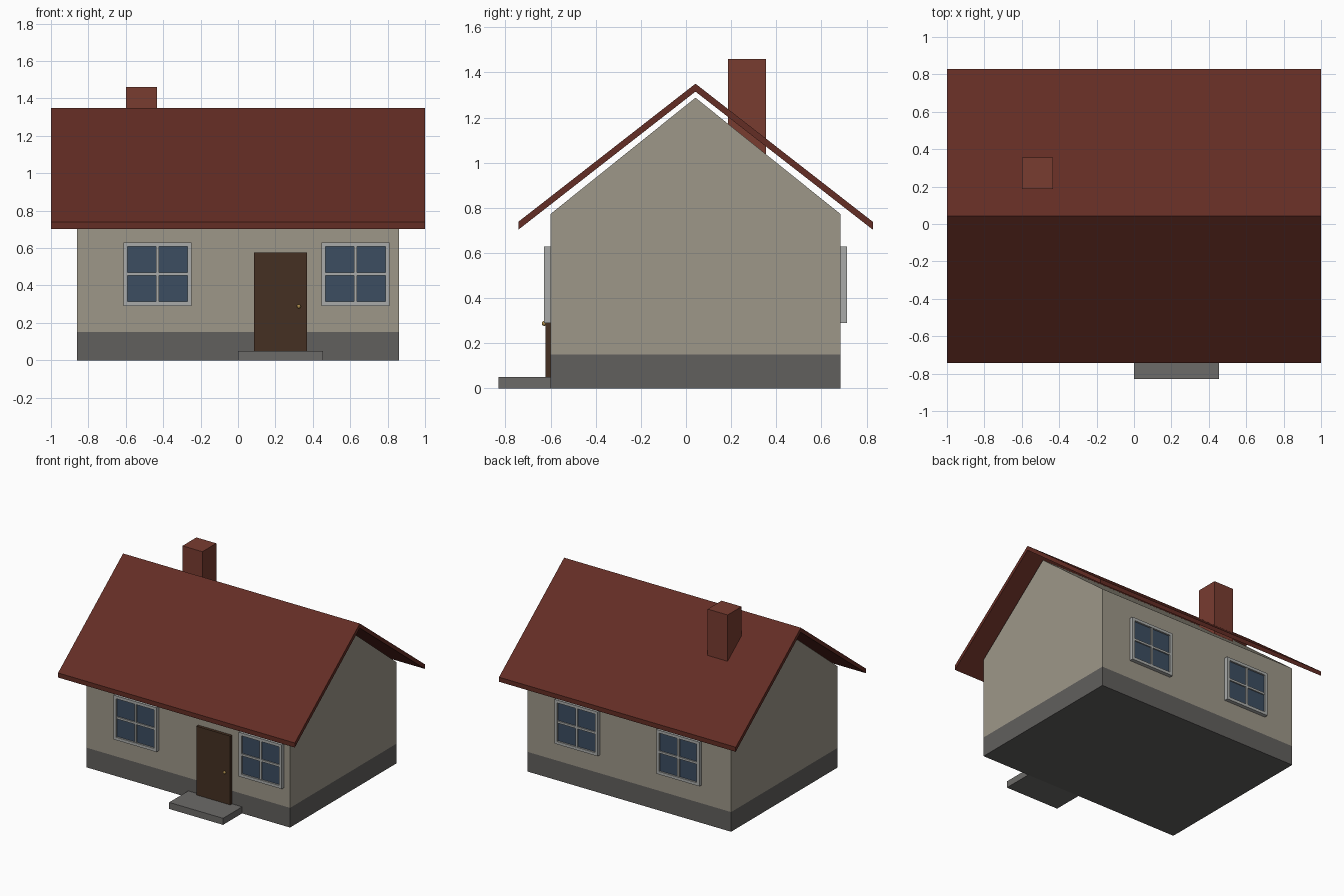
import bpy, bmesh, math
from mathutils import Vector

if "Cube" in bpy.data.objects:
    bpy.data.objects.remove(bpy.data.objects["Cube"])


def material(name, rgb):
    m = bpy.data.materials.new(name)
    m.diffuse_color = (*rgb, 1)
    m.use_nodes = True
    m.node_tree.nodes["Principled BSDF"].inputs["Base Color"].default_value = m.diffuse_color
    return m


STONE = material("stone", (0.34, 0.31, 0.25))
PLINTH = material("plinth", (0.12, 0.115, 0.11))
TILE = material("roof_tile", (0.125, 0.026, 0.018))
BRICK = material("brick", (0.19, 0.045, 0.03))
WOOD = material("wood", (0.06, 0.03, 0.016))
FRAME = material("frame", (0.40, 0.41, 0.40))
GLASS = material("glass", (0.045, 0.075, 0.12))
STEP = material("step", (0.15, 0.145, 0.14))
BRASS = material("brass", (0.4, 0.25, 0.07))


def finish(name, bm, *mats):
    bmesh.ops.recalc_face_normals(bm, faces=bm.faces)
    me = bpy.data.meshes.new(name)
    bm.to_mesh(me)
    bm.free()
    for m in mats:
        me.materials.append(m)
    ob = bpy.data.objects.new(name, me)
    bpy.context.collection.objects.link(ob)
    return ob


def add_box(bm, x0, x1, y0, y1, z0, z1):
    verts = bmesh.ops.create_cube(bm, size=1)["verts"]
    for v in verts:
        v.co = Vector(((x0 + x1) / 2 + v.co.x * (x1 - x0),
                       (y0 + y1) / 2 + v.co.y * (y1 - y0),
                       (z0 + z1) / 2 + v.co.z * (z1 - z0)))


def box(name, mat, *dims):
    bm = bmesh.new()
    add_box(bm, *dims)
    return finish(name, bm, mat)


def extrude_x(profile, half):
    """Closed (y, z) profile swept from x = -half to x = half."""
    bm = bmesh.new()
    face = bm.faces.new([bm.verts.new((-half, y, z)) for y, z in profile])
    ext = bmesh.ops.extrude_face_region(bm, geom=[face], use_keep_orig=True)
    moved = [g for g in ext["geom"] if isinstance(g, bmesh.types.BMVert)]
    bmesh.ops.translate(bm, verts=moved, vec=(2 * half, 0, 0))
    return bm


W, FRONT, BACK, RIDGE_Y = 0.86, -0.60, 0.684, 0.042

# Walls with gables, split so the lower band is dark
bm = extrude_x([(FRONT, 0), (BACK, 0), (BACK, 0.773), (RIDGE_Y, 1.288), (FRONT, 0.773)], W)
for z in (0.15, 0.773):
    bmesh.ops.bisect_plane(bm, geom=bm.verts[:] + bm.edges[:] + bm.faces[:],
                           plane_co=(0, 0, z), plane_no=(0, 0, 1))
for f in bm.faces:
    f.material_index = 1 if f.calc_center_median().z < 0.15 else 0
finish("walls", bm, STONE, PLINTH)

# Thin pitched roof floating just above the gables
E0, E1, T = -0.743, 0.828, 0.035
finish("roof", extrude_x([(E0, 0.703), (RIDGE_Y, 1.35 - T), (E1, 0.703),
                          (E1, 0.703 + T), (RIDGE_Y, 1.35), (E0, 0.703 + T)], 1.0), TILE)

# Chimney
box("chimney", BRICK, -0.60, -0.432, 0.187, 0.355, 0.90, 1.46)

# Front step, door and knob
box("front_step", STEP, 0.0, 0.455, -0.83, FRONT, 0, 0.05)
box("door", WOOD, 0.085, 0.37, -0.622, FRONT, 0.05, 0.575)
bm = bmesh.new()
bmesh.ops.create_uvsphere(bm, u_segments=12, v_segments=8, radius=0.011)
bmesh.ops.translate(bm, verts=bm.verts, vec=(0.325, -0.628, 0.288))
for f in bm.faces:
    f.smooth = True
finish("door_knob", bm, BRASS)


# Windows: outer frame, cross bars and recessed glass
def window(name, cx, wall_y, out):
    hw, z0, z1, b, m = 0.182, 0.291, 0.629, 0.022, 0.008
    zc = (z0 + z1) / 2

    def ys(d):
        return sorted((wall_y, wall_y + out * d))

    bm = bmesh.new()
    for s in (-1, 1):
        xs = sorted((cx + s * hw, cx + s * (hw - b)))
        add_box(bm, *xs, *ys(0.029), z0, z1)
    for a, c in ((z0, z0 + b), (z1 - b, z1)):
        add_box(bm, cx - hw + b, cx + hw - b, *ys(0.029), a, c)
    add_box(bm, cx - m, cx + m, *ys(0.025), z0 + b, z1 - b)
    add_box(bm, cx - hw + b, cx + hw - b, *ys(0.025), zc - m, zc + m)
    finish(name + "_frame", bm, FRAME)
    box(name + "_glass", GLASS, cx - hw + b, cx + hw - b, *ys(0.016), z0 + b, z1 - b)


window("front_left_window", -0.43, FRONT, -1)
window("front_right_window", 0.628, FRONT, -1)
window("back_left_window", -0.43, BACK, 1)
window("back_right_window", 0.43, BACK, 1)
